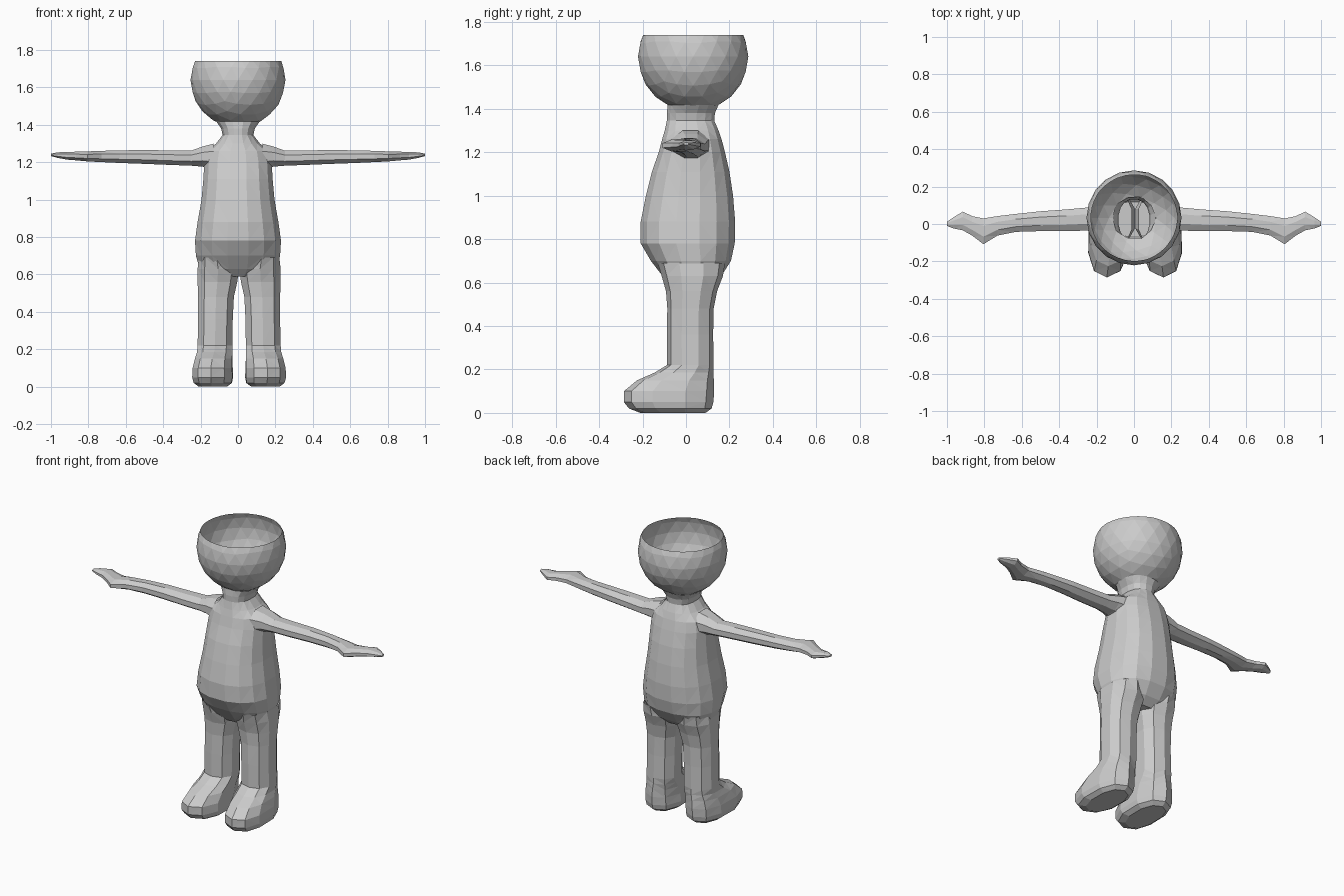
import bpy, bmesh, math
from mathutils import Matrix, Vector


def finish(name, bm):
    bmesh.ops.triangulate(bm, faces=[f for f in bm.faces if len(f.verts) == 4])
    bmesh.ops.recalc_face_normals(bm, faces=bm.faces[:])
    mesh = bpy.data.meshes.new(name)
    bm.to_mesh(mesh)
    bm.free()
    obj = bpy.data.objects.new(name, mesh)
    bpy.context.collection.objects.link(obj)
    return obj


def loft(name, rings, sides, place, power=2.3, cap_start=False, cap_end=False):
    """Skin rounded sections; each ring is (t, a_min, a_max, b_min, b_max)."""
    bm = bmesh.new()
    loops = []
    for t, a0, a1, b0, b1 in rings:
        loop = []
        for i in range(sides):
            ang = 2 * math.pi * (i + 0.5) / sides
            c, s = math.cos(ang), math.sin(ang)
            # scale so the polygon reaches its stated limits
            u = math.copysign(abs(c / math.cos(math.pi / sides)) ** (2 / power), c)
            v = math.copysign(abs(s) ** (2 / power), s)
            a = (a0 + a1) / 2 + u * (a1 - a0) / 2
            b = (b0 + b1) / 2 + v * (b1 - b0) / 2
            loop.append(bm.verts.new(place(t, a, b)))
        loops.append(loop)
    for lo, hi in zip(loops, loops[1:]):
        for i in range(sides):
            j = (i + 1) % sides
            bm.faces.new((lo[i], lo[j], hi[j], hi[i]))
    if cap_start:
        bm.faces.new(loops[0][::-1])
    if cap_end:
        bm.faces.new(loops[-1])
    return finish(name, bm)


# Head: faceted ball cut open at the top and at the neck
bm = bmesh.new()
bmesh.ops.create_icosphere(bm, subdivisions=3, radius=0.254,
                           matrix=Matrix.Translation((0, 0.033, 1.64)))
for z, up in ((1.74, 1), (1.415, -1)):
    bmesh.ops.bisect_plane(bm, geom=bm.verts[:] + bm.edges[:] + bm.faces[:],
                           plane_co=Vector((0, 0, z)), plane_no=Vector((0, 0, up)),
                           clear_outer=True)
finish("head", bm)

# Torso with neck, open at the top: (z, half width, y front, y back)
torso = [
    (0.59, 0.13, -0.07, 0.12),
    (0.63, 0.205, -0.11, 0.165),
    (0.70, 0.225, -0.165, 0.21),
    (0.78, 0.230, -0.212, 0.228),
    (0.88, 0.216, -0.212, 0.230),
    (1.00, 0.195, -0.188, 0.220),
    (1.11, 0.185, -0.160, 0.203),
    (1.20, 0.180, -0.128, 0.182),
    (1.26, 0.165, -0.112, 0.166),
    (1.30, 0.117, -0.100, 0.152),
    (1.345, 0.082, -0.090, 0.132),
    (1.38, 0.090, -0.090, 0.135),
    (1.418, 0.116, -0.086, 0.152),
]
loft("torso", [(z, -w, w, f, b) for z, w, f, b in torso], 16,
     lambda t, a, b: (a, b, t), cap_start=True)

# Legs with feet: (z, inner x, outer x, y front, y back)
leg = [
    (0.00, 0.065, 0.215, -0.21, 0.09),
    (0.02, 0.038, 0.240, -0.262, 0.118),
    (0.05, 0.032, 0.247, -0.286, 0.126),
    (0.10, 0.034, 0.245, -0.286, 0.130),
    (0.15, 0.036, 0.235, -0.225, 0.128),
    (0.185, 0.036, 0.225, -0.145, 0.127),
    (0.22, 0.036, 0.222, -0.088, 0.127),
    (0.36, 0.034, 0.219, -0.088, 0.125),
    (0.48, 0.028, 0.219, -0.086, 0.127),
    (0.56, 0.010, 0.222, -0.092, 0.143),
    (0.63, 0.000, 0.222, -0.112, 0.170),
    (0.69, 0.020, 0.215, -0.130, 0.180),
]

# Arms with hands and thumb bulge: (x, y front, y back, z low, z high)
arm = [
    (0.13, -0.070, 0.110, 1.155, 1.305),
    (0.19, -0.050, 0.098, 1.172, 1.288),
    (0.25, -0.035, 0.088, 1.178, 1.265),
    (0.36, -0.038, 0.078, 1.182, 1.266),
    (0.50, -0.038, 0.068, 1.188, 1.268),
    (0.63, -0.042, 0.054, 1.193, 1.266),
    (0.73, -0.062, 0.042, 1.198, 1.263),
    (0.805, -0.108, 0.030, 1.202, 1.260),
    (0.865, -0.062, 0.042, 1.208, 1.258),
    (0.915, -0.034, 0.066, 1.212, 1.256),
    (0.965, -0.024, 0.036, 1.222, 1.254),
    (1.00, -0.010, 0.012, 1.232, 1.246),
]
for side, label in ((-1, "left"), (1, "right")):
    # legs sit a touch off centre, toes turned slightly outward
    loft(f"leg_{label}", leg, 10,
         lambda t, a, b: (side * (a + 0.06 * max(0, -b - 0.09)) + 0.006, b, t),
         cap_start=True)
    loft(f"arm_{label}", arm, 8, lambda t, a, b: (side * t, a, b),
         power=2.0, cap_end=True)
